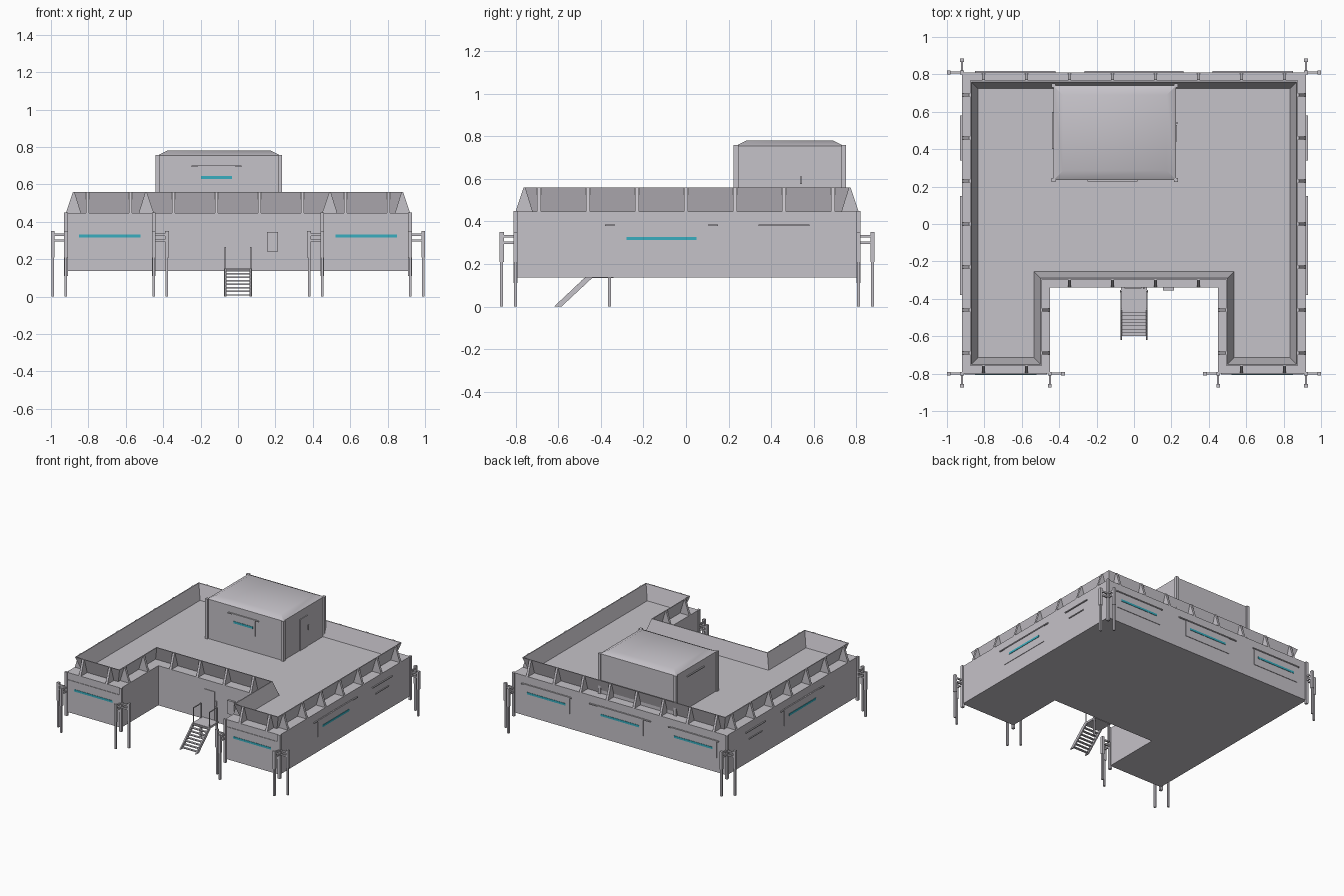
import bpy, bmesh, math

cube = bpy.data.objects.get("Cube")
if cube:
    bpy.data.objects.remove(cube, do_unlink=True)


def material(name, rgb):
    m = bpy.data.materials.new(name)
    m.use_nodes = True
    m.diffuse_color = (*rgb, 1)
    m.node_tree.nodes["Principled BSDF"].inputs["Base Color"].default_value = (*rgb, 1)
    return m


GREY = material("pale grey", (0.56, 0.54, 0.58))
TEAL = material("teal glass", (0.04, 0.42, 0.52))


def loft(name, loops, mat=GREY, ring=False):
    """Skin a list of equal point loops; cap the ends or close them into a ring."""
    bm = bmesh.new()
    rows = [[bm.verts.new(p) for p in loop] for loop in loops]
    pairs = list(zip(rows, rows[1:]))
    if ring:
        pairs.append((rows[-1], rows[0]))
    else:
        bm.faces.new(rows[0][::-1])
        bm.faces.new(rows[-1])
    for a, b in pairs:
        for i in range(len(a)):
            j = (i + 1) % len(a)
            bm.faces.new((a[i], a[j], b[j], b[i]))
    bmesh.ops.recalc_face_normals(bm, faces=bm.faces)
    mesh = bpy.data.meshes.new(name)
    bm.to_mesh(mesh)
    bm.free()
    mesh.materials.append(mat)
    ob = bpy.data.objects.new(name, mesh)
    bpy.context.collection.objects.link(ob)
    return ob


def rect(x0, x1, y0, y1, z):
    return [(x0, y0, z), (x1, y0, z), (x1, y1, z), (x0, y1, z)]


def box(name, x0, x1, y0, y1, z0, z1, mat=GREY):
    return loft(name, [rect(x0, x1, y0, y1, z0), rect(x0, x1, y0, y1, z1)], mat)


def post(name, x, y, size, z0, z1):
    h = size / 2
    return box(name, x - h, x + h, y - h, y + h, z0, z1)


def on_wall(name, axis, plane, side, u0, u1, z0, z1, depth, mat=GREY):
    """Plate on a wall: axis is the wall normal, side its direction."""
    a, b = sorted((plane, plane + side * depth))
    if axis == "x":
        return box(name, a, b, u0, u1, z0, z1, mat)
    return box(name, u0, u1, a, b, z0, z1, mat)


X, FRONT, BACK, NX, NY = 0.92, -0.80, 0.81, 0.45, -0.34
BASE, DECK, RIM = 0.138, 0.447, 0.56

# U-shaped footprint with inward direction at each corner
PLAN = [(-X, FRONT, 1, 1), (-NX, FRONT, -1, 1), (-NX, NY, -1, 1), (NX, NY, 1, 1),
        (NX, FRONT, 1, 1), (X, FRONT, -1, 1), (X, BACK, -1, -1), (-X, BACK, 1, -1)]


def outline(inset, z):
    return [(x + sx * inset, y + sy * inset, z) for x, y, sx, sy in PLAN]


# Main body and the outward-leaning parapet
loft("main_body", [outline(0, BASE), outline(0, DECK)])
loft("parapet", [outline(0.078, DECK), outline(0.043, RIM),
                 outline(0.05, RIM), outline(0.085, DECK)], ring=True)


# Triangular fins under the parapet
def fin(x, y, nx, ny):
    loops = []
    for t in (-0.009, 0.009):
        loops.append([(x - nx * d + ny * t, y - ny * d + nx * t, z)
                      for d, z in ((0, DECK), (0.08, DECK), (0.047, RIM), (0.038, RIM))])
    loft("parapet_fin", loops)


STEP = 0.23
for i in range(8):
    fin((i - 3.5) * STEP, BACK, 0, 1)
for i in range(7):
    for s in (-1, 1):
        fin(s * X, (i - 3) * STEP, s, 0)
for s in (-1, 1):
    for k in (0.5, 1.5):
        fin(s * k * STEP, NY, 0, -1)
    for k in (2.5, 3.5):
        fin(s * k * STEP, FRONT, 0, -1)
    for k in (2, 3):
        fin(s * NX, -k * STEP, -s, 0)

# Support legs: two per outer corner, each held by a pair of arms
CORNERS = [(s * X, y, s, d) for s in (-1, 1) for y, d in ((FRONT, -1), (BACK, 1))]
CORNERS += [(s * NX, FRONT, -s, -1) for s in (-1, 1)]
for x, y, sx, sy in CORNERS:
    post("corner_bracket", x, y, 0.02, 0.11, 0.45)
    for dx, dy in ((sx, 0), (0, sy)):
        lx, ly = x + dx * 0.07, y + dy * 0.065
        post("leg", lx, ly, 0.014, 0, 0.34)
        post("leg_sleeve", lx, ly, 0.02, 0.21, 0.35)
        for z in (0.3, 0.33):
            box("leg_arm", min(x, lx) - 0.005, max(x, lx) + 0.005,
                min(y, ly) - 0.005, max(y, ly) + 0.005, z - 0.006, z + 0.006)


# Windows: shutter panel, glass strip and rail above
def window(axis, plane, side, mid, z, panel, glass, rail, tall=0.135):
    def strip(name, width, z0, z1, depth, mat=GREY):
        on_wall(name, axis, plane, side, mid - width / 2, mid + width / 2, z0, z1, depth, mat)
    if panel:
        strip("shutter_panel", panel, z - tall / 2, z + tall / 2, 0.004)
    strip("window_glass", glass, z - 0.008, z + 0.008, 0.007, TEAL)
    if rail:
        strip("shutter_rail", rail, z + 0.058, z + 0.066, 0.009)


for s in (-1, 1):
    window("y", FRONT, -1, s * 0.685, 0.325, 0.44, 0.33, 0)
    window("y", BACK, 1, s * 0.635, 0.32, 0.40, 0.33, 0.43)
    window("x", s * X, s, -0.115, 0.32, 0.435, 0.33, 0.53)
    on_wall("side_slot", "x", s * X, s, 0.38, 0.54, 0.316, 0.323, 0.006)
    on_wall("side_rail", "x", s * X, s, 0.34, 0.58, 0.378, 0.385, 0.009)
window("y", BACK, 1, 0, 0.32, 0.40, 0.33, 0.53)

# Rooftop cabin with bevelled roof and corner posts
CX0, CX1, CY0, CY1, EAVE = -0.43, 0.225, 0.235, 0.74, 0.755
box("cabin", CX0, CX1, CY0, CY1, DECK, EAVE)
roof = loft("cabin_roof", [rect(CX0, CX1, CY0, CY1, EAVE),
                           rect(CX0 + 0.05, CX1 - 0.05, CY0 + 0.05, CY1 - 0.05, 0.78)])
bpy.context.view_layer.objects.active = roof
roof.select_set(True)
bpy.ops.object.shade_smooth_by_angle(angle=math.radians(30))
for x in (CX0, CX1):
    for y in (CY0, CY1):
        post("cabin_corner_post", x, y, 0.022, DECK, EAVE + 0.003)
window("y", CY0, -1, -0.115, 0.636, 0.2, 0.165, 0.265, 0.125)
on_wall("cabin_side_rail", "x", CX0, -1, 0.4, 0.6, 0.695, 0.703, 0.009)
on_wall("cabin_door", "x", CX1, 1, 0.44, 0.53, DECK, 0.69, 0.005)
on_wall("cabin_door_keypad", "x", CX1, 1, 0.535, 0.545, 0.575, 0.61, 0.008)

# Entrance door and wall hatch in the recess
on_wall("entrance_door", "y", NY, -1, -0.05, 0.04, 0.155, 0.375, 0.005)
on_wall("door_keypad", "y", NY, -1, 0.047, 0.057, 0.265, 0.305, 0.008)
on_wall("wall_hatch", "y", NY, -1, 0.155, 0.215, 0.24, 0.345, 0.015)

# Landing with railings
LAND = 0.15
box("landing", -0.07, 0.07, -0.46, NY, LAND - 0.015, LAND)
for s in (-1, 1):
    x = s * 0.068
    post("landing_leg", x, -0.36, 0.014, 0, LAND)
    for y in (-0.45, -0.36):
        post("railing_post", x, y, 0.006, LAND, 0.265)
    box("railing_top", x - 0.003, x + 0.003, -0.453, -0.357, 0.26, 0.266)
    # Sloped stair stringers
    side = [(-0.62, 0), (-0.585, 0), (-0.44, LAND - 0.015), (-0.46, LAND)]
    loft("stair_stringer", [[(x + t, y, z) for y, z in side] for t in (-0.005, 0.005)])

# Stair treads
TREADS = 8
for i in range(TREADS):
    f = (i + 0.5) / TREADS
    y, z = -0.60 + 0.145 * f, LAND * f
    box("stair_tread", -0.065, 0.065, y - 0.009, y + 0.009, z - 0.003, z + 0.003)
